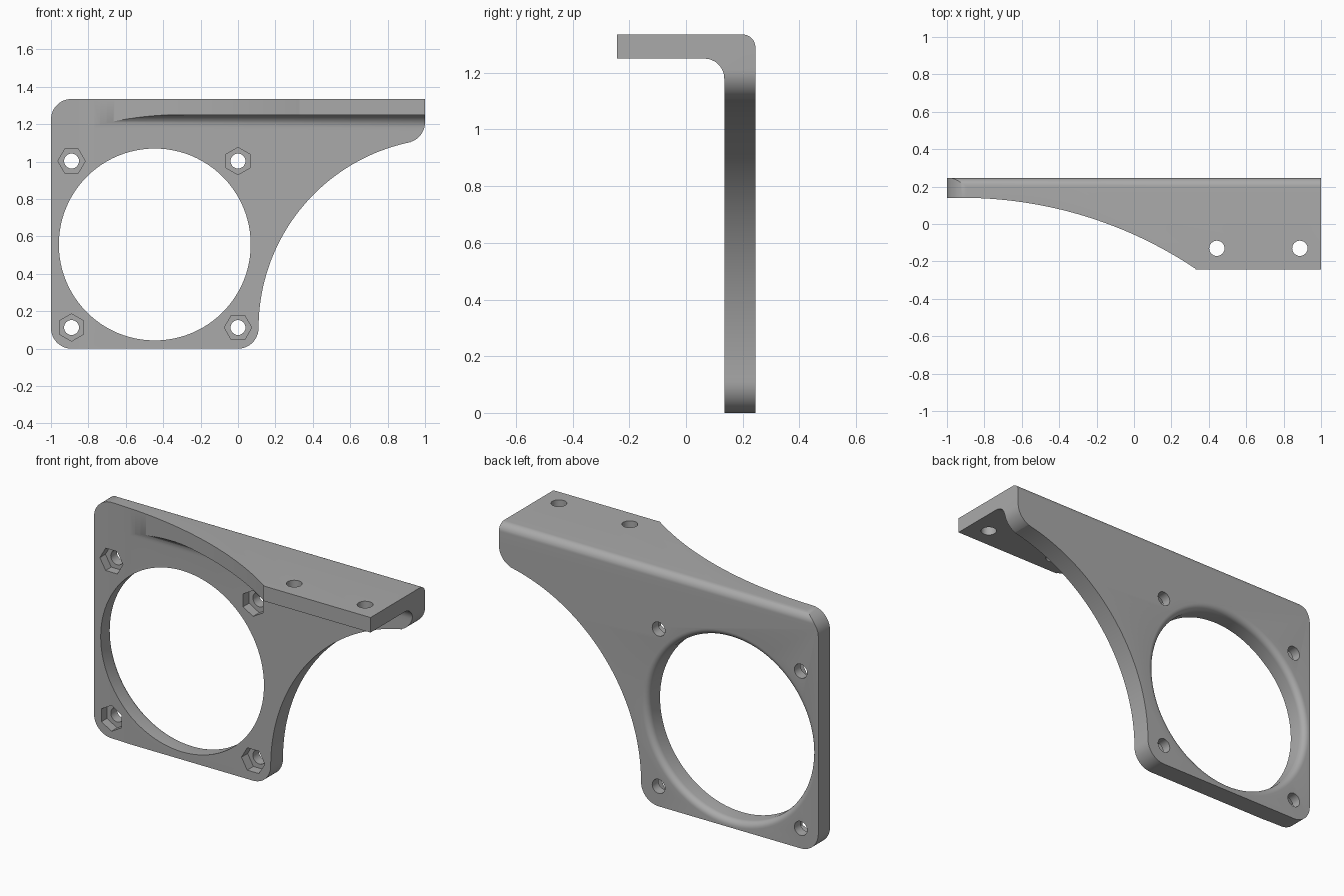
import bpy, bmesh, math
from math import sin, cos, pi, radians

cube = bpy.data.objects.get("Cube")
if cube:
    bpy.data.objects.remove(cube, do_unlink=True)

grey = bpy.data.materials.new("plain_grey")
grey.use_nodes = True
grey.diffuse_color = (0.4, 0.4, 0.4, 1)
grey.node_tree.nodes["Principled BSDF"].inputs["Base Color"].default_value = (0.4, 0.4, 0.4, 1)


def arc(cx, cy, r, start, end, n=12):
    """Points along an arc, angles in degrees."""
    angles = [radians(start + (end - start) * i / n) for i in range(n + 1)]
    return [(cx + r * cos(a), cy + r * sin(a)) for a in angles]


def prism(name, points, axis, low, high):
    """Extrude a 2D outline along an axis: X takes (y, z), Y takes (x, z), Z takes (x, y)."""
    place = {"X": lambda u, v, w: (w, u, v),
             "Y": lambda u, v, w: (u, w, v),
             "Z": lambda u, v, w: (u, v, w)}[axis]
    bm = bmesh.new()
    rings = [[bm.verts.new(place(u, v, w)) for u, v in points] for w in (low, high)]
    bm.faces.new(rings[0])
    bm.faces.new(rings[1])
    for i in range(len(points)):
        j = (i + 1) % len(points)
        bm.faces.new((rings[0][i], rings[0][j], rings[1][j], rings[1][i]))
    return finish(name, bm)


def finish(name, bm):
    bmesh.ops.recalc_face_normals(bm, faces=bm.faces)
    mesh = bpy.data.meshes.new(name)
    bm.to_mesh(mesh)
    bm.free()
    obj = bpy.data.objects.new(name, mesh)
    bpy.context.collection.objects.link(obj)
    mesh.materials.append(grey)
    return obj


def lathe(name, cx, cz, profile, n=96):
    """Turn a (radius, y) profile around an axis along y."""
    bm = bmesh.new()
    rings = [[bm.verts.new((cx + r * cos(2 * pi * k / n), y, cz + r * sin(2 * pi * k / n)))
              for k in range(n)] for r, y in profile]
    bm.faces.new(rings[0])
    bm.faces.new(rings[-1])
    for a, b in zip(rings, rings[1:]):
        for k in range(n):
            m = (k + 1) % n
            bm.faces.new((a[k], a[m], b[m], b[k]))
    return finish(name, bm)


def carve(target, tool, operation):
    mod = target.modifiers.new(tool.name, "BOOLEAN")
    mod.object, mod.operation, mod.solver = tool, operation, "EXACT"
    bpy.context.view_layer.objects.active = target
    bpy.ops.object.modifier_apply(modifier=mod.name)
    bpy.data.objects.remove(tool, do_unlink=True)


FRONT, BACK, TOP, SHELF = 0.135, 0.245, 1.335, 1.25

# L section with rounded outer corner and inner fillet
section = ([(BACK, 0), *arc(BACK - 0.045, TOP - 0.045, 0.045, 0, 90), (-0.245, TOP), (-0.245, SHELF)]
           + arc(FRONT - 0.07, SHELF - 0.07, 0.07, 90, 0) + [(FRONT, 0)])
bracket = prism("fan_bracket", section, "X", -1, 1)

# Front outline with the sweeping arm
outline = (arc(-0.89, TOP - 0.11, 0.11, 90, 180) + arc(-0.89, 0.11, 0.11, 180, 270)
           + arc(0, 0.11, 0.11, 270, 360) + arc(1.124, 0.11, 1.014, 179, 101, 40)
           + arc(0.89, 1.21, 0.11, 281, 360) + [(1, 1.5), (-0.89, 1.5)])
# Keep the top face flat by ending the outline at the shelf height
outline = outline[:-2] + [(1, TOP)]
carve(bracket, prism("front_outline", outline, "Y", -0.5, 0.5), "INTERSECT")

# Shelf outline with its curved leading edge
radius = 2.246
shelf = ([(-1.1, 0.4), (-1.1, 0.14)] + arc(-0.92, 0.14 - radius, radius, 90, 56.2, 36)
         + [(0.33, -0.243), (1.1, -0.243), (1.1, 0.4)])
carve(bracket, prism("shelf_outline", shelf, "Z", -0.2, 1.6), "INTERSECT")

# Fan opening, flared at the back
flare = 0.035
opening = [(0.513, 0)] + [(0.513 + flare * (1 - cos(a)), BACK - flare + flare * sin(a))
                          for a in (radians(15 * i) for i in range(6))]
opening += [(0.513 + flare, BACK), (0.513 + flare, 0.4)]
carve(bracket, lathe("fan_opening", -0.445, 0.557, opening), "DIFFERENCE")

# Screw holes with hexagonal nut pockets
for x, z, turn in ((-0.89, 0.113, 30), (0, 0.113, 0), (-0.89, 1.003, 0), (0, 1.003, 30)):
    carve(bracket, prism("screw_hole", arc(x, z, 0.04, 0, 345, 23), "Y", 0, 0.4), "DIFFERENCE")
    pocket = arc(x, z, 0.073, turn, turn + 300, 5)
    carve(bracket, prism("nut_pocket", pocket, "Y", 0, FRONT + 0.055), "DIFFERENCE")

# Mounting holes through the shelf
for x in (0.443, 0.887):
    carve(bracket, prism("shelf_hole", arc(x, -0.13, 0.041, 0, 345, 23), "Z", 1.1, 1.5), "DIFFERENCE")

bpy.ops.object.select_all(action="DESELECT")
bracket.select_set(True)
bpy.context.view_layer.objects.active = bracket
bpy.ops.object.shade_smooth_by_angle(angle=radians(30))
